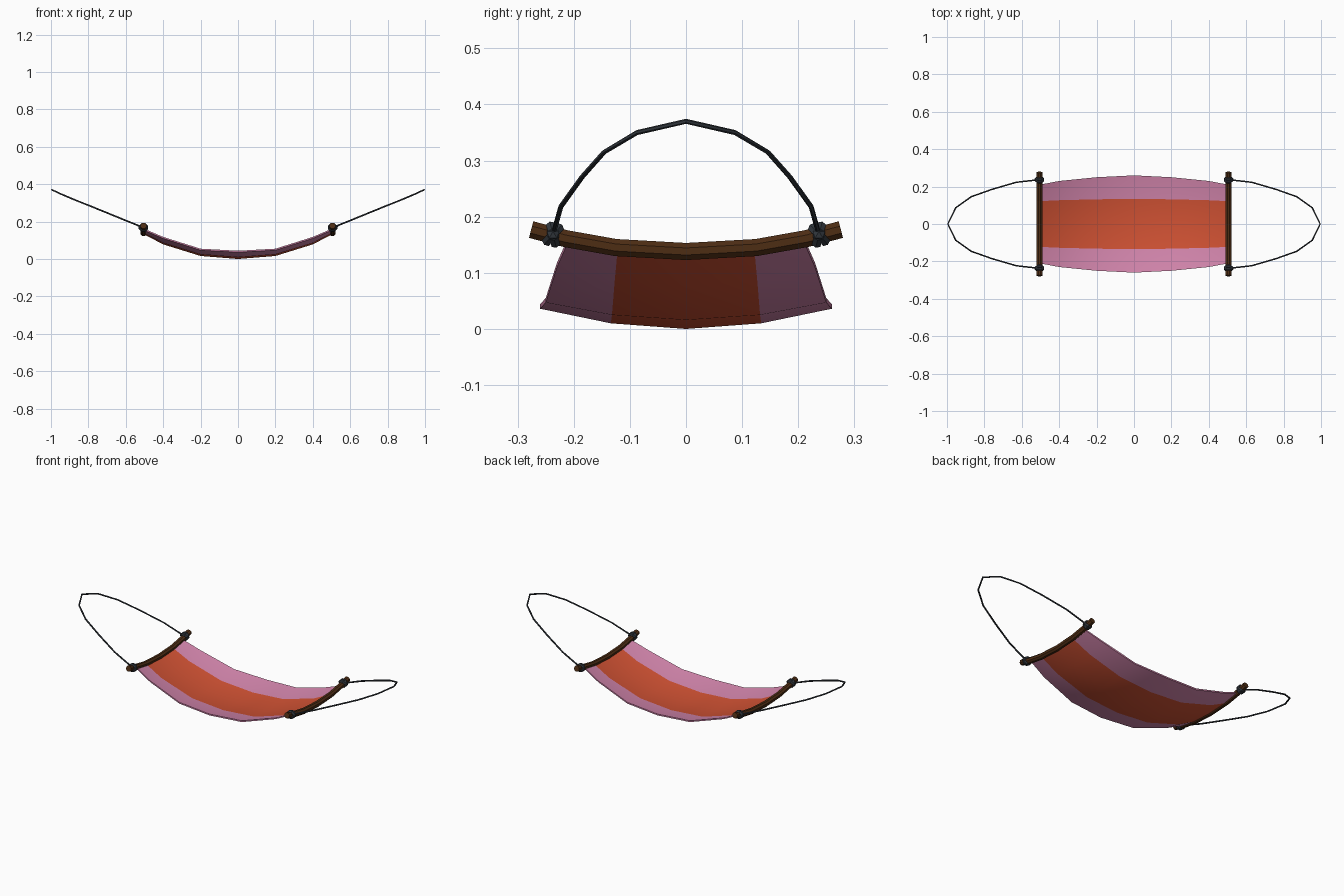
import bpy, bmesh, math
from mathutils import Matrix, Vector

if "Cube" in bpy.data.objects:
    bpy.data.objects.remove(bpy.data.objects["Cube"])


def material(name, rgb):
    m = bpy.data.materials.new(name)
    m.diffuse_color = (*rgb, 1)
    m.use_nodes = True
    m.node_tree.nodes["Principled BSDF"].inputs["Base Color"].default_value = m.diffuse_color
    return m


ORANGE = material("orange cloth", (0.64, 0.085, 0.034))
PINK = material("pink cloth", (0.66, 0.24, 0.42))
WOOD = material("dark wood", (0.075, 0.026, 0.007))
ROPE = material("charcoal rope", (0.032, 0.039, 0.048))


def add_mesh(name, bm, mats):
    bmesh.ops.recalc_face_normals(bm, faces=bm.faces)
    me = bpy.data.meshes.new(name)
    bm.to_mesh(me)
    bm.free()
    ob = bpy.data.objects.new(name, me)
    bpy.context.collection.objects.link(ob)
    for m in mats:
        me.materials.append(m)
    return ob


def smooth(ob, angle):
    bpy.ops.object.select_all(action='DESELECT')
    ob.select_set(True)
    bpy.context.view_layer.objects.active = ob
    bpy.ops.object.shade_smooth_by_angle(angle=math.radians(angle))


def tube(name, pts, radius, sides, mat):
    """Sweep a polygon along a path, capping both ends."""
    bm = bmesh.new()
    pts = [Vector(p) for p in pts]
    rings = []
    for i, p in enumerate(pts):
        t = (pts[min(i + 1, len(pts) - 1)] - pts[max(i - 1, 0)]).normalized()
        side = t.cross(Vector((0, 0, 1))).normalized()
        up = side.cross(t)
        ring = []
        for k in range(sides):
            a = math.tau * (k + 0.5) / sides
            ring.append(bm.verts.new(p + radius * (math.cos(a) * side + math.sin(a) * up)))
        rings.append(ring)
    for a, b in zip(rings, rings[1:]):
        for k in range(sides):
            n = (k + 1) % sides
            bm.faces.new((a[k], a[n], b[n], b[k]))
    bm.faces.new(rings[0])
    bm.faces.new(rings[-1])
    return add_mesh(name, bm, [mat])


# Sagging cloth: (x, half width, stripe half width, z middle, z stripe, z edge)
half = [(0.0, 0.26, 0.134, 0.0, 0.010, 0.036),
        (0.2, 0.25, 0.132, 0.016, 0.025, 0.047),
        (0.4, 0.23, 0.127, 0.078, 0.086, 0.110),
        (0.505, 0.21, 0.122, 0.133, 0.140, 0.155)]
stations = [(-s[0], *s[1:]) for s in half[:0:-1]] + half
THICK = 0.008
bm = bmesh.new()
layers = []
for dz in (0, THICK):
    layers.append([[bm.verts.new((x, y, z + dz)) for y, z in
                    ((-w, ze), (-s, zs), (0, zm), (s, zs), (w, ze))]
                   for x, w, s, zm, zs, ze in stations])
lo, hi = layers
for i in range(len(stations) - 1):
    for j in range(4):
        for g in (lo, hi):
            f = bm.faces.new((g[i][j], g[i + 1][j], g[i + 1][j + 1], g[i][j + 1]))
            f.material_index = 1 if j in (0, 3) else 0
    for j in (0, 4):
        f = bm.faces.new((lo[i][j], lo[i + 1][j], hi[i + 1][j], hi[i][j]))
        f.material_index = 1
for i in (0, -1):
    for j in range(4):
        bm.faces.new((lo[i][j], lo[i][j + 1], hi[i][j + 1], hi[i][j]))
cloth = add_mesh("hammock_cloth", bm, [ORANGE, PINK])
smooth(cloth, 40)

# Half of each path, mirrored across y = 0
bar_half = [(0.505, 0.276, 0.177), (0.505, 0.215, 0.161), (0.505, 0.125, 0.145)]
rope_half = [(0.507, 0.237, 0.168), (0.63, 0.223, 0.218), (0.76, 0.185, 0.271),
             (0.87, 0.146, 0.315), (0.953, 0.087, 0.350)]


def full_path(pts, middle, sx):
    path = pts + [middle] + [(x, -y, z) for x, y, z in reversed(pts)]
    return [(sx * x, y, z) for x, y, z in path]


for label, sx in (("right", 1), ("left", -1)):
    # Bent spreader bar
    tube(label + "_spreader_bar", full_path(bar_half, (0.505, 0, 0.138), sx), 0.0165, 8, WOOD)
    # Hanging rope loop
    rope = tube(label + "_rope_loop", full_path(rope_half, (0.995, 0, 0.370), sx), 0.0045, 6, ROPE)
    smooth(rope, 40)
    # Rope knots: two crossed wraps and an outer lump
    for end, sy in (("back", 1), ("front", -1)):
        bm = bmesh.new()
        centre = Matrix.Translation((sx * 0.505, sy * 0.237, 0.168))
        for tilt in (-28, 28):
            rot = centre @ Matrix.Rotation(math.radians(tilt + sy * 14), 4, 'X')
            rings = []
            for i in range(8):
                a = math.tau * (i + 0.5) / 8
                ring = []
                for k in range(6):
                    b = math.tau * k / 6
                    r = 0.0185 + 0.0075 * math.cos(b)
                    ring.append(bm.verts.new(rot @ Vector(
                        (r * math.cos(a), 0.009 * math.sin(b), r * math.sin(a)))))
                rings.append(ring)
            for i in range(8):
                p, q = rings[i], rings[(i + 1) % 8]
                for k in range(6):
                    n = (k + 1) % 6
                    bm.faces.new((p[k], p[n], q[n], q[k]))
        bmesh.ops.create_icosphere(bm, subdivisions=1, radius=0.013,
                                   matrix=Matrix.Translation((sx * 0.017, 0, 0)) @ centre)
        add_mesh(f"{label}_{end}_knot", bm, [ROPE])
